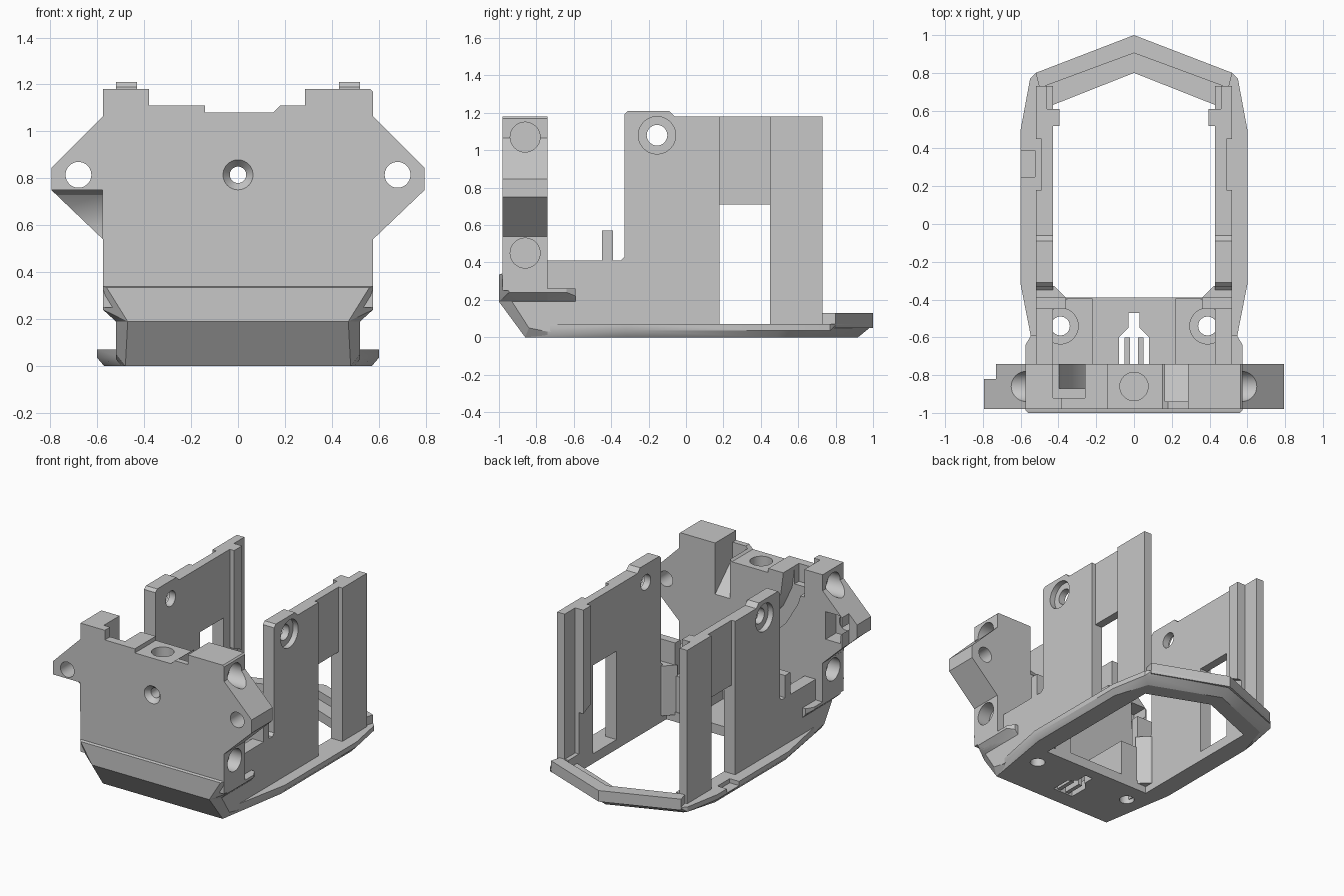
import bpy
import bmesh
import math
from mathutils import Vector

if "Cube" in bpy.data.objects:
    bpy.data.objects.remove(bpy.data.objects["Cube"], do_unlink=True)

grey = bpy.data.materials.new("plain grey")
grey.use_nodes = True
grey.diffuse_color = (0.57, 0.57, 0.57, 1)
grey.node_tree.nodes["Principled BSDF"].inputs["Base Color"].default_value = (0.57, 0.57, 0.57, 1)


def finish(name, bm):
    bmesh.ops.recalc_face_normals(bm, faces=bm.faces)
    mesh = bpy.data.meshes.new(name)
    bm.to_mesh(mesh)
    bm.free()
    mesh.materials.append(grey)
    ob = bpy.data.objects.new(name, mesh)
    bpy.context.collection.objects.link(ob)
    return ob


def place(axis, t, u, v):
    return {"x": (t, u, v), "y": (u, t, v), "z": (u, v, t)}[axis]


def prism(name, axis, start, end, outline):
    """Extrude a flat outline along an axis."""
    bm = bmesh.new()
    lo = [bm.verts.new(place(axis, start, u, v)) for u, v in outline]
    hi = [bm.verts.new(place(axis, end, u, v)) for u, v in outline]
    bm.faces.new(lo)
    bm.faces.new(hi)
    for i in range(len(lo)):
        j = (i + 1) % len(lo)
        bm.faces.new((lo[i], lo[j], hi[j], hi[i]))
    return finish(name, bm)


def box(name, x0, x1, y0, y1, z0, z1):
    return prism(name, "z", z0, z1, [(x0, y0), (x1, y0), (x1, y1), (x0, y1)])


def rod(axis, start, end, u, v, r, r2=None):
    """Round cutter, tapering to r2 at its end if given."""
    n = 40
    ring = [(math.cos(math.tau * i / n), math.sin(math.tau * i / n)) for i in range(n)]
    ob = prism("cutter", axis, start, end, [(u + r * c, v + r * s) for c, s in ring])
    if r2 is not None:
        for i, (c, s) in enumerate(ring):
            ob.data.vertices[n + i].co = Vector(place(axis, end, u + r2 * c, v + r2 * s))
    return ob


def hull(name, points, mirrored=False):
    bm = bmesh.new()
    pts = list(points)
    if mirrored:
        pts += [(-x, y, z) for x, y, z in points if x]
    for p in pts:
        bm.verts.new(p)
    bmesh.ops.convex_hull(bm, input=bm.verts)
    bmesh.ops.dissolve_limit(bm, angle_limit=0.01, verts=bm.verts, edges=bm.edges)
    return finish(name, bm)


def cut(ob, cutters):
    for c in cutters:
        c.hide_render = True
        mod = ob.modifiers.new("cut", "BOOLEAN")
        mod.operation, mod.solver, mod.object = "DIFFERENCE", "EXACT", c
    bpy.context.view_layer.update()
    ev = ob.evaluated_get(bpy.context.evaluated_depsgraph_get())
    mesh = bpy.data.meshes.new_from_object(ev)
    ob.modifiers.clear()
    ob.data = mesh
    for c in cutters:
        bpy.data.objects.remove(c, do_unlink=True)


def both(lo, hi, s):
    return sorted((lo * s, hi * s))


# Front plate with pointed ears and stepped top
plate = prism("front_plate", "y", -0.98, -0.74, [
    (-0.575, 0.25), (0.575, 0.25), (0.575, 0.54), (0.795, 0.75), (0.795, 0.845),
    (0.575, 1.065), (0.575, 1.17), (0.565, 1.18), (0.285, 1.18), (0.285, 1.11),
    (0.18, 1.11), (0.15, 1.08), (-0.14, 1.08), (-0.14, 1.11), (-0.38, 1.11),
    (-0.38, 1.18), (-0.575, 1.18), (-0.575, 1.065), (-0.795, 0.845), (-0.795, 0.75),
    (-0.575, 0.54)])
# Curved cable channel running down from the top pocket
channel = [(-0.43, 1.3), (-0.43, 1.1), (-0.38, 0.92), (-0.28, 0.75), (-0.14, 0.62), (0.06, 0.53),
           (0.06, 0.62), (-0.06, 0.68), (-0.17, 0.8), (-0.24, 0.95), (-0.26, 1.1), (-0.26, 1.3)]
cutters = [
    prism("cutter", "y", -0.87, -0.7, channel),
    box("cutter", -0.43, -0.26, -0.92, -0.7, 0.98, 1.3),
    # Sloped notch beside the boss
    prism("cutter", "x", 0.165, 0.285, [(-0.94, 1.3), (-0.94, 1.0), (-0.73, 0.8), (-0.73, 1.3)]),
    rod("z", 0.9, 1.2, 0, -0.86, 0.075),
    rod("y", -1.1, -0.6, 0, 0.815, 0.035),
    rod("y", -0.985, -0.945, 0, 0.815, 0.068, 0.035),
    # Relief of the right ear
    box("cutter", -0.9, -0.73, -0.82, -0.6, 0.4, 1.0),
    box("cutter", -0.72, -0.6, -0.86, -0.6, 0.72, 0.92),
    prism("cutter", "x", -0.9, -0.577, [(-1.1, 0.75), (-0.93, 0.75), (-0.87, 0.73),
          (-0.83, 0.68), (-0.81, 0.6), (-0.81, 0.4), (-1.1, 0.4)]),
]
for s in (1, -1):
    cutters.append(rod("y", -1.1, -0.6, 0.68 * s, 0.815, 0.055))
    for z in (0.45, 1.07):
        cutters.append(rod("x", 0.48 * s, 0.76 * s, -0.86, z, 0.08))
cut(plate, cutters)

# Sloped nose: wide upper half, narrower lower half
hull("nose_upper", [
    (0.575, -0.985, 0.34), (0.56, -1, 0.335), (0.575, -0.74, 0.34), (0.575, -0.945, 0.24),
    (0.575, -0.74, 0.24), (0.47, -1, 0.19), (0.52, -0.93, 0.19), (0.52, -0.74, 0.19)], True)
hull("nose_lower", [
    (0.47, -1, 0.19), (0.52, -0.93, 0.19), (0.52, -0.74, 0.19),
    (0.52, -0.84, 0.05), (0.48, -0.86, 0), (0.52, -0.74, 0.03), (0.5, -0.74, 0)], True)

# Base frame with a chamfered underside
rim = [(0, 1), (0.52, 0.8), (0.55, 0.77), (0.6, 0.5), (0.6, -0.32), (0.52, -0.72), (0.5, -0.83)]
sole = [(0, 0.92), (0.49, 0.73), (0.57, 0.48), (0.57, -0.32), (0.5, -0.72), (0.48, -0.86)]
base = hull("base_frame", [(x, y, 0.07) for x, y in rim] + [(x, y, 0.035 if y < 0.78 else 0.065)
            for x, y in rim] + [(x, y, 0) for x, y in sole], True)
opening = [(-0.43, -0.39), (0.43, -0.39), (0.43, 0.63), (0, 0.8), (-0.43, 0.63)]
fork = [(-0.08, -0.74), (0.08, -0.74), (0.08, -0.6), (0.03, -0.55), (0.03, -0.47),
        (-0.03, -0.47), (-0.03, -0.55), (-0.08, -0.6)]
cutters = [prism("cutter", "z", -0.1, 0.2, opening), prism("cutter", "z", -0.1, 0.2, fork),
           box("cutter", -0.7, -0.525, 0.25, 0.39, 0.04, 0.2)]
cutters += [rod("z", -0.1, 0.2, 0.39 * s, -0.54, 0.05) for s in (1, -1)]
cut(base, cutters)

# Raised band around the pointed rear
prism("rear_band", "z", 0.05, 0.13, [(0, 1), (0.52, 0.8), (0.5, 0.72), (0, 0.905),
                                     (-0.5, 0.72), (-0.52, 0.8)])

for s, side in ((1, "left"), (-1, "right")):
    # Side wall with window, recess and screw hole
    wall = prism(side + "_wall", "x", 0.43 * s, 0.52 * s, [
        (-0.75, 0.03), (0.73, 0.03), (0.73, 1.18), (-0.06, 1.18), (-0.09, 1.21),
        (-0.31, 1.21), (-0.33, 1.19), (-0.33, 0.43), (-0.35, 0.41), (-0.75, 0.41)])
    cut(wall, [
        box("cutter", *both(0.3, 0.6, s), 0.18, 0.45, 0.07, 0.71),
        box("cutter", *both(0.49, 0.6, s), 0.18, 0.45, 0.6, 1.3),
        box("cutter", *both(0.3, 0.46, s), 0.61, 0.8, 0.13, 1.3),
        rod("x", 0.3 * s, 0.6 * s, -0.155, 1.08, 0.055),
        rod("x", 0.48 * s, 0.6 * s, -0.155, 1.08, 0.1),
    ])
    # Inner rib with a slanted foot
    prism(side + "_rib", "x", 0.395 * s, 0.45 * s,
          [(0.52, 0.47), (0.61, 0.43), (0.61, 1.18), (0.52, 1.18)])
    # Upright fin and its corner brace
    box(side + "_fin", *both(0.36, 0.52, s), -0.45, -0.39, 0.3, 0.57)
    prism(side + "_brace", "z", 0.05, 0.41,
          [(0.35 * s, -0.4), (0.45 * s, -0.4), (0.45 * s, -0.32), (0.42 * s, -0.33)])
    # Ledge between nose and wall
    hull(side + "_ledge", [(x * s, y, z) for x, y, z in (
        (0.575, -0.94, 0.26), (0.575, -0.64, 0.26), (0.545, -0.59, 0.26), (0.5, -0.59, 0.26),
        (0.5, -0.94, 0.26), (0.575, -0.94, 0.24), (0.575, -0.64, 0.24), (0.545, -0.59, 0.22),
        (0.52, -0.59, 0.19), (0.52, -0.92, 0.19), (0.5, -0.59, 0.19), (0.5, -0.92, 0.19))])
    # Screw pad on the floor
    pad = box(side + "_screw_pad", *both(0.22, 0.45, s), -0.75, -0.395, 0.03, 0.33)
    cut(pad, [rod("z", -0.1, 0.5, 0.39 * s, -0.54, 0.05),
              rod("z", 0.29, 0.5, 0.39 * s, -0.54, 0.095)])
    # Tongue in the floor slot
    box(side + "_tongue", *both(0.02, 0.05, s), -0.75, -0.6, 0.01, 0.07)

# Smooth the round holes, keep edges crisp
for ob in bpy.context.scene.objects:
    if ob.type == "MESH":
        bpy.ops.object.select_all(action="DESELECT")
        ob.select_set(True)
        bpy.context.view_layer.objects.active = ob
        bpy.ops.object.shade_smooth_by_angle(angle=math.radians(25))
